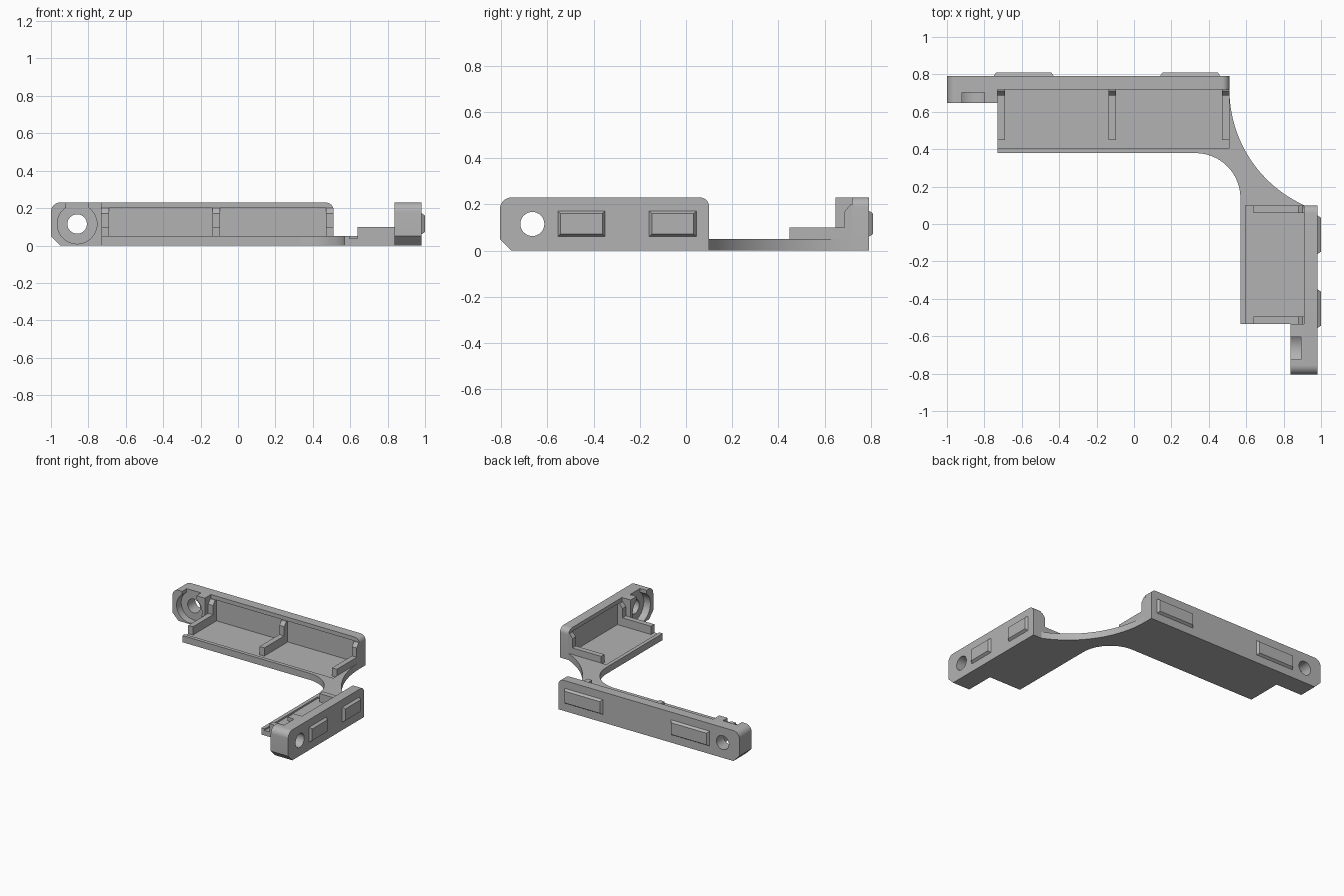
import bpy, bmesh, math

cube = bpy.data.objects.get("Cube")
if cube:
    bpy.data.objects.remove(cube, do_unlink=True)

grey = bpy.data.materials.new("plain_grey")
grey.use_nodes = True
grey.diffuse_color = (0.45, 0.45, 0.45, 1)
grey.node_tree.nodes["Principled BSDF"].inputs["Base Color"].default_value = (0.45, 0.45, 0.45, 1)


def arc(cx, cy, r, start, end, n=8):
    angles = [math.radians(start + (end - start) * i / n) for i in range(n + 1)]
    return [(cx + r * math.cos(a), cy + r * math.sin(a)) for a in angles]


def loft(name, ring_a, ring_b):
    """Solid between two matching rings of points."""
    bm = bmesh.new()
    a = [bm.verts.new(p) for p in ring_a]
    b = [bm.verts.new(p) for p in ring_b]
    bm.faces.new(a)
    bm.faces.new(b[::-1])
    for i in range(len(a)):
        j = (i + 1) % len(a)
        bm.faces.new((a[i], b[i], b[j], a[j]))
    bmesh.ops.recalc_face_normals(bm, faces=bm.faces)
    mesh = bpy.data.meshes.new(name)
    bm.to_mesh(mesh)
    bm.free()
    mesh.materials.append(grey)
    obj = bpy.data.objects.new(name, mesh)
    bpy.context.collection.objects.link(obj)
    return obj


def activate(obj):
    bpy.ops.object.select_all(action='DESELECT')
    obj.select_set(True)
    bpy.context.view_layer.objects.active = obj


def cut(obj, cutters):
    activate(obj)
    for c in cutters:
        mod = obj.modifiers.new("cut", 'BOOLEAN')
        mod.operation = 'DIFFERENCE'
        mod.solver = 'EXACT'
        mod.object = c
        bpy.ops.object.modifier_apply(modifier=mod.name)


WALL, EAR, TRAY, TOP = 0.073, 0.145, 0.413, 0.23
EAR_END = 0.27


def arm(side, place, length, ribs, pads):
    """u runs along the arm, d runs inward from the outer face, z is up."""
    def plate(name, outline, d0, d1):
        return loft(side + name, [place(u, d0, z) for u, z in outline],
                    [place(u, d1, z) for u, z in outline])

    def bar(name, section, u0, u1):
        return loft(side + name, [place(u0, d, z) for d, z in section],
                    [place(u1, d, z) for d, z in section])

    def rect(a0, a1, b0, b1):
        return [(a0, b0), (a1, b0), (a1, b1), (a0, b1)]

    # Upright wall and the thicker screw ear at its free end
    rounded_end = arc(0.05, TOP - 0.05, 0.05, 90, 180) + [(0, 0.05), (0.05, 0)]
    wall = plate("_wall", [(length, 0)] + arc(length - 0.04, TOP - 0.04, 0.04, 0, 90)
                 + rounded_end, 0, WALL)
    ear = plate("_screw_ear", [(EAR_END, 0), (EAR_END, TOP)] + rounded_end, WALL, EAR)

    # Screw hole, counterbore, open slot and shallow wall recess
    hole = plate("_hole_cutter", arc(0.14, 0.115, 0.052, 0, 348.75, 31), -0.1, 0.3)
    bore = plate("_bore_cutter", arc(0.14, 0.115, 0.106, 0, 352.5, 47), 0.09, 0.3)
    slot = plate("_slot_cutter", rect(0.08, 0.20, 0.12, 0.3), 0.09, 0.31)
    recess = plate("_recess_cutter", rect(0.28, length - 0.01, 0.038, 0.2), WALL - 0.01, 0.2)
    cut(wall, [hole, recess])
    cut(ear, [hole, bore, slot])
    for c in (hole, bore, slot, recess):
        bpy.data.objects.remove(c, do_unlink=True)

    # Tray floor with a low front lip
    bar("_tray", [(WALL, 0), (TRAY, 0), (TRAY, 0.05), (0.385, 0.05),
                  (0.385, 0.038), (WALL, 0.038)], EAR_END, length)

    # L-shaped ribs
    rib = [(0.065, 0.02), (0.343, 0.02), (0.343, 0.1), (0.105, 0.1),
           (0.105, 0.17), (0.08, 0.2), (0.065, 0.2)]
    for i, u in enumerate(ribs):
        bar(f"_rib_{i + 1}", rib, u, u + 0.04)

    # Raised pads with sloped edges on the outer face
    for i, (u0, u1) in enumerate(pads):
        base = rect(u0, u1, 0.06, 0.172)
        crown = rect(u0 + 0.012, u1 - 0.012, 0.072, 0.16)
        loft(f"{side}_pad_{i + 1}", [place(u, 0, z) for u, z in base],
             [place(u, -0.018, z) for u, z in crown])


arm("back", lambda u, d, z: (u - 1, 0.792 - d, z), 1.51,
    (0.27, 0.865, 1.47), ((0.25, 0.57), (1.14, 1.46)))
arm("left", lambda u, d, z: (0.982 - d, u - 0.805, z), 0.905,
    (0.27, 0.865), ((0.25, 0.455), (0.645, 0.85)))

# Curved bridge joining the two trays
outline = arc(1.19, 0.72, 0.68, 180, 245.8, 24) + [(0.569, 0.1)]
outline += arc(0.329, 0.139, 0.24, 0, 90, 16) + [(0.51, 0.379)]
loft("curved_bridge", [(x, y, 0) for x, y in outline], [(x, y, 0.05) for x, y in outline])

for obj in list(bpy.context.collection.objects):
    if obj.type == 'MESH':
        activate(obj)
        bpy.ops.object.shade_smooth_by_angle(angle=math.radians(30))
